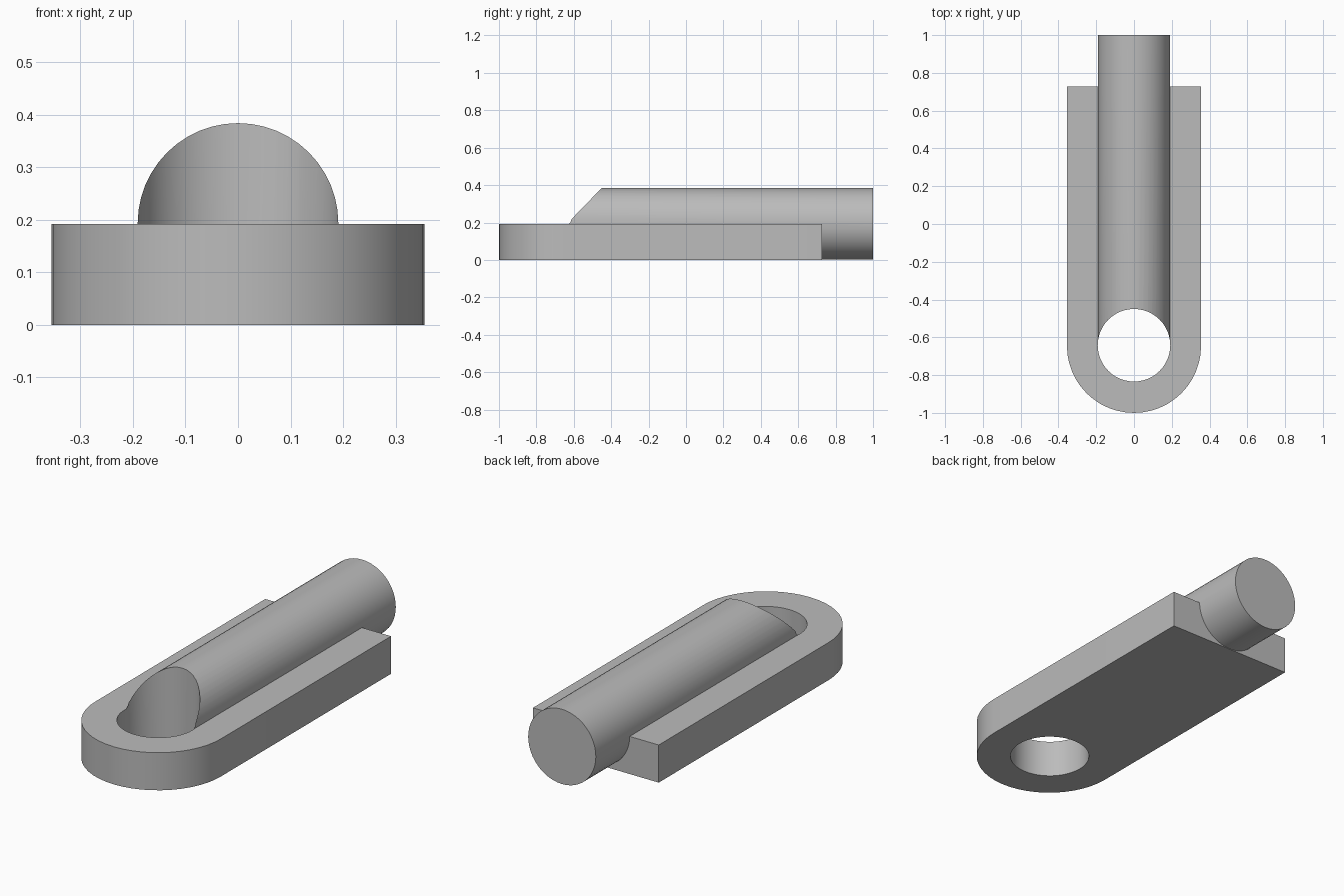
import bpy, bmesh
from math import pi, sin, cos, radians
from mathutils import Matrix, Vector

cube = bpy.data.objects.get("Cube")
if cube:
    bpy.data.objects.remove(cube, do_unlink=True)

HALF_WIDTH, THICK, EYE_Y, BACK_Y = 0.355, 0.192, -0.645, 0.727
BORE, ROD = 0.192, 0.191

grey = bpy.data.materials.new("plain grey")
grey.use_nodes = True
grey.diffuse_color = (0.5, 0.5, 0.5, 1)
grey.node_tree.nodes["Principled BSDF"].inputs["Base Color"].default_value = (0.5, 0.5, 0.5, 1)


def make_object(name, bm):
    bmesh.ops.recalc_face_normals(bm, faces=bm.faces[:])
    mesh = bpy.data.meshes.new(name)
    bm.to_mesh(mesh)
    bm.free()
    mesh.materials.append(grey)
    obj = bpy.data.objects.new(name, mesh)
    bpy.context.collection.objects.link(obj)
    return obj


def cylinder(name, radius, length, matrix):
    bm = bmesh.new()
    bmesh.ops.create_cone(bm, cap_ends=True, segments=48, radius1=radius,
                          radius2=radius, depth=length, matrix=matrix)
    return make_object(name, bm)


# Base plate: square at the back, half round at the front
steps = 24
outline = [(HALF_WIDTH, BACK_Y), (-HALF_WIDTH, BACK_Y)]
for i in range(steps + 1):
    a = pi + pi * i / steps
    outline.append((HALF_WIDTH * cos(a), EYE_Y + HALF_WIDTH * sin(a)))
bm = bmesh.new()
face = bm.faces.new([bm.verts.new((x, y, 0)) for x, y in outline])
top = bmesh.ops.extrude_face_region(bm, geom=[face])["geom"]
bmesh.ops.translate(bm, vec=Vector((0, 0, THICK)),
                    verts=[v for v in top if isinstance(v, bmesh.types.BMVert)])
body = make_object("plate_with_rod", bm)

# Round rod lying in the plate, and the upright bore through both
rod_length = 1 - EYE_Y
rod = cylinder("rod", ROD, rod_length,
               Matrix.Translation((0, EYE_Y + rod_length / 2, THICK + 0.001))
               @ Matrix.Rotation(pi / 2, 4, "X"))
bore = cylinder("bore_cutter", BORE, 2, Matrix.Translation((0, EYE_Y + 0.003, 0)))

bpy.ops.object.select_all(action="DESELECT")
bpy.context.view_layer.objects.active = body
body.select_set(True)
for tool, operation in ((rod, "UNION"), (bore, "DIFFERENCE")):
    mod = body.modifiers.new(tool.name, "BOOLEAN")
    mod.operation, mod.solver, mod.object = operation, "EXACT", tool
    bpy.ops.object.modifier_apply(modifier=mod.name)
    bpy.data.objects.remove(tool, do_unlink=True)

bpy.ops.object.shade_smooth_by_angle(angle=radians(30))
